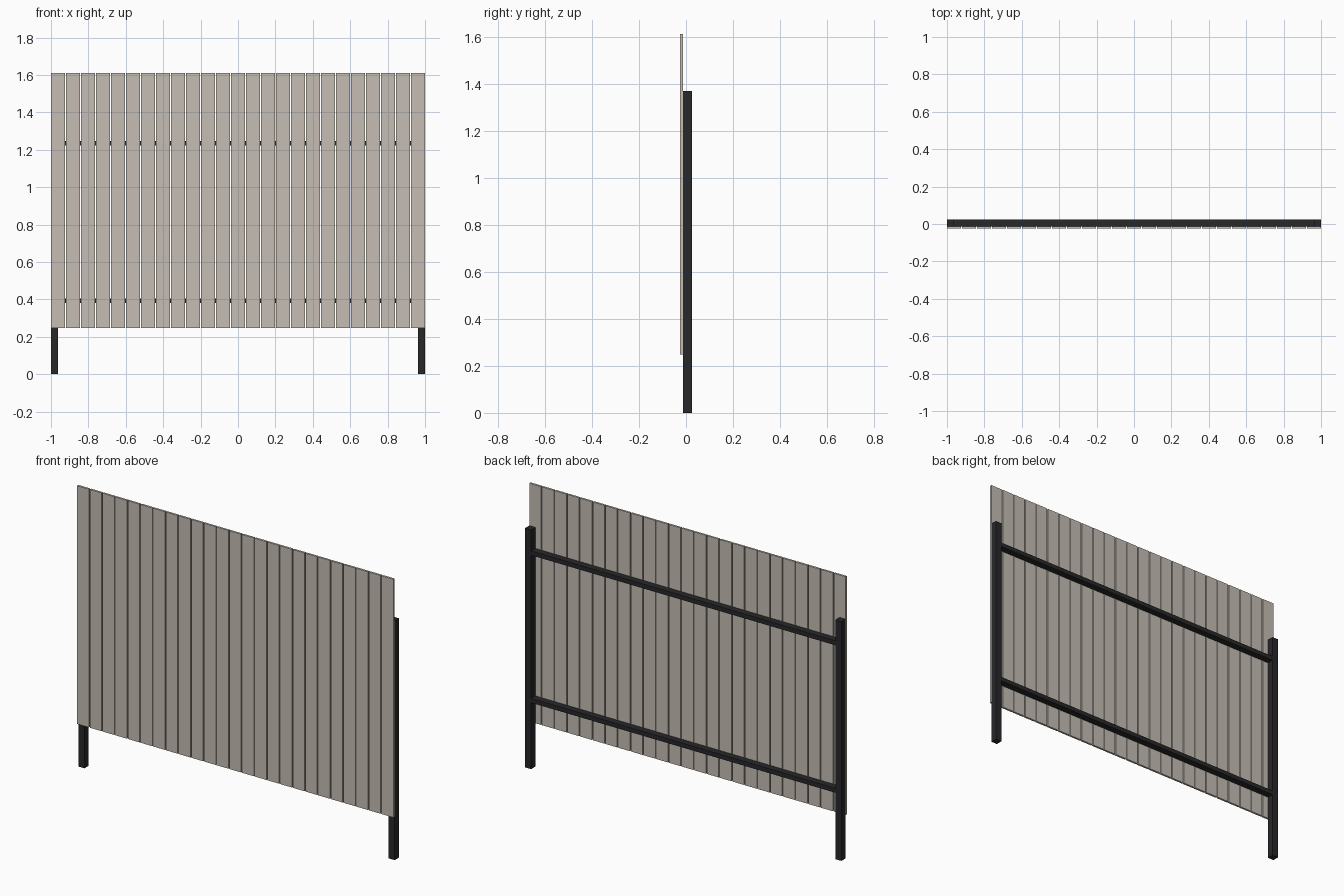
import bpy

if "Cube" in bpy.data.objects:
    bpy.data.objects.remove(bpy.data.objects["Cube"])


def material(name, rgb):
    m = bpy.data.materials.new(name)
    m.diffuse_color = (*rgb, 1.0)
    m.use_nodes = True
    m.node_tree.nodes["Principled BSDF"].inputs["Base Color"].default_value = m.diffuse_color
    return m


def box(name, x, y, z, mat):
    """Box from (min, max) ranges on each axis."""
    verts = [(a, b, c) for a in x for b in y for c in z]
    faces = [(0, 1, 3, 2), (4, 6, 7, 5), (0, 4, 5, 1),
             (2, 3, 7, 6), (0, 2, 6, 4), (1, 5, 7, 3)]
    me = bpy.data.meshes.new(name)
    me.from_pydata(verts, [], faces)
    me.materials.append(mat)
    ob = bpy.data.objects.new(name, me)
    bpy.context.collection.objects.link(ob)
    return ob


board_mat = material("warm grey boards", (0.56, 0.51, 0.455))
frame_mat = material("black metal", (0.021, 0.021, 0.023))

FRONT, JOIN, BACK = -0.025, -0.013, 0.025

# Vertical boards
COUNT, WIDTH = 25, 0.0745
pitch = (2 - WIDTH) / (COUNT - 1)
for i in range(COUNT):
    x0 = -1 + i * pitch
    box(f"board_{i + 1}", (x0, x0 + WIDTH), (FRONT, JOIN), (0.248, 1.61), board_mat)

# End posts
POST = 0.038
box("left_post", (-1, -1 + POST), (JOIN, BACK), (0, 1.368), frame_mat)
box("right_post", (1 - POST, 1), (JOIN, BACK), (0, 1.368), frame_mat)

# Horizontal rails between the posts
for name, z in (("lower_rail", 0.392), ("upper_rail", 1.235)):
    box(name, (-1 + POST, 1 - POST), (JOIN, BACK), (z - 0.0125, z + 0.0125), frame_mat)
